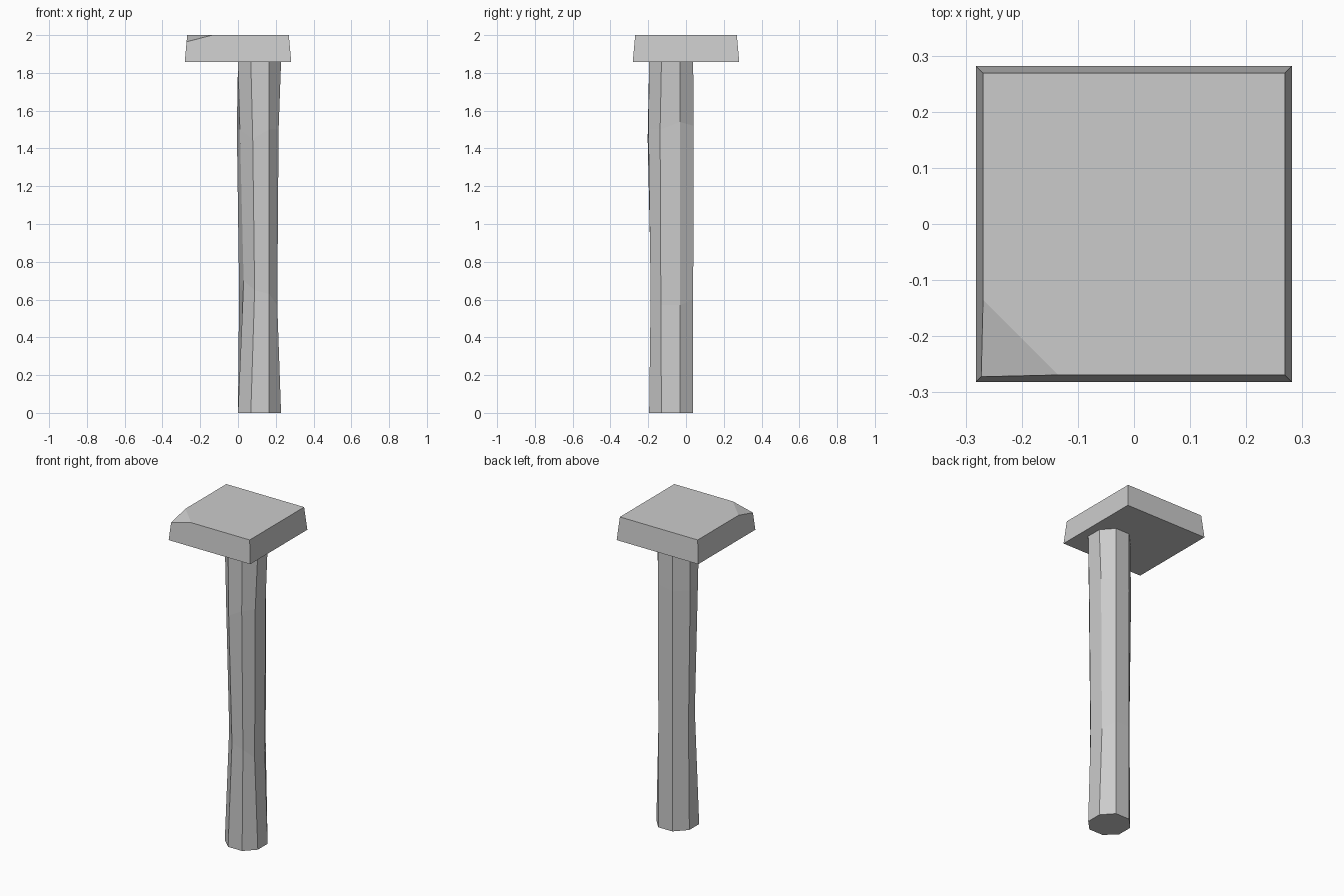
import bpy, bmesh
from mathutils import Vector

if "Cube" in bpy.data.objects:
    bpy.data.objects.remove(bpy.data.objects["Cube"])


def finish(name, bm):
    bmesh.ops.recalc_face_normals(bm, faces=bm.faces[:])
    mesh = bpy.data.meshes.new(name)
    bm.to_mesh(mesh)
    bm.free()
    obj = bpy.data.objects.new(name, mesh)
    bpy.context.collection.objects.link(obj)
    return obj


def loft(rings):
    bm = bmesh.new()
    loops = [[bm.verts.new(p) for p in ring] for ring in rings]
    n = len(rings[0])
    for a, b in zip(loops, loops[1:]):
        for i in range(n):
            j = (i + 1) % n
            bm.faces.new((a[i], a[j], b[j], b[i]))
    bm.faces.new(loops[0][::-1])
    bm.faces.new(loops[-1])
    return bm


# Eight-sided post, unevenly hewn between its ends
SLAB_Z = 1.857
octagon = [(0.228, -0.033), (0.165, 0.038), (0.068, 0.038), (0.0, -0.033),
           (0.0, -0.13), (0.068, -0.195), (0.165, -0.195), (0.228, -0.13)]
# x shift, y shift and height of each corner on the two middle rings
lower = [(-0.02, 0, 0.57), (0, 0, 0.6), (0, 0, 0.6), (0.006, 0, 0.65),
         (0.03, 0, 0.7), (0.02, 0.01, 0.65), (0, 0.008, 0.63), (-0.02, -0.003, 0.57)]
upper = [(-0.013, 0, 1.54), (0, 0.002, 1.52), (0, 0, 1.5), (-0.006, 0, 1.5),
         (0.01, -0.002, 1.5), (0.01, -0.008, 1.45), (0, -0.004, 1.5), (-0.013, -0.007, 1.5)]


def shifted(moves):
    return [(x + dx, y + dy, z) for (x, y), (dx, dy, z) in zip(octagon, moves)]


finish("post", loft([[(x, y, 0) for x, y in octagon], shifted(lower),
                     shifted(upper), [(x, y, SLAB_Z) for x, y in octagon]]))


# Tapered square slab on top
def square(h, z):
    return [(-h, -h, z), (h, -h, z), (h, h, z), (-h, h, z)]


slab = loft([square(0.282, SLAB_Z), square(0.269, 2.0)])

# Chipped front left corner of the slab
a, b, c = (Vector(p) for p in
           ((-0.269, -0.135, 2.0), (-0.135, -0.269, 2.0), (-0.272, -0.272, 1.965)))
normal = (b - a).cross(c - a)
if normal.z < 0:
    normal.negate()
cut = bmesh.ops.bisect_plane(slab, geom=slab.verts[:] + slab.edges[:] + slab.faces[:],
                             plane_co=a, plane_no=normal, clear_outer=True)
bmesh.ops.contextual_create(
    slab, geom=[e for e in cut["geom_cut"] if isinstance(e, bmesh.types.BMEdge)])
finish("top_slab", slab)
